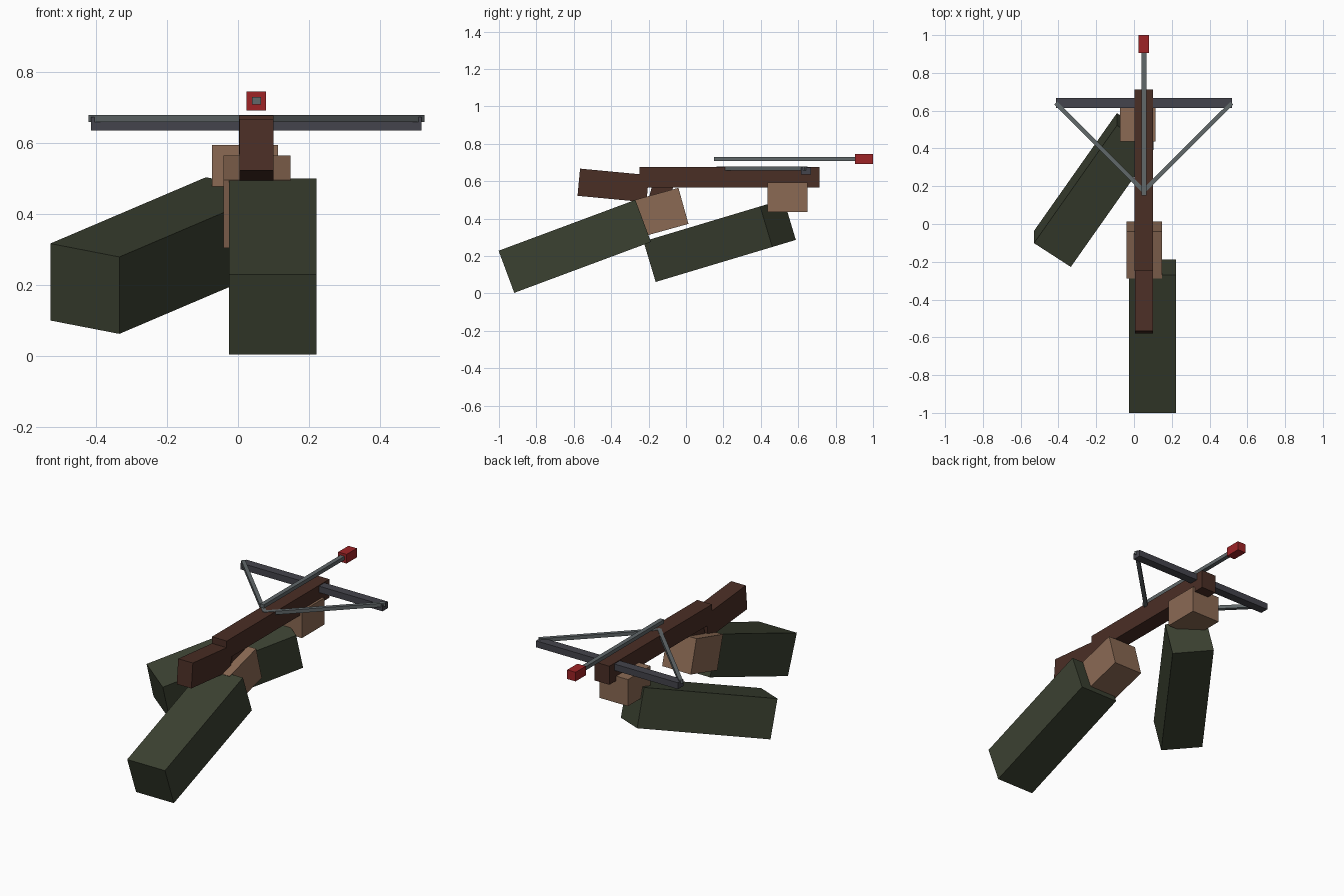
import bpy, math
from mathutils import Vector, Matrix

if "Cube" in bpy.data.objects:
    bpy.data.objects.remove(bpy.data.objects["Cube"])


def material(name, rgb):
    lin = [((c / 255 + 0.055) / 1.055) ** 2.4 for c in rgb]
    m = bpy.data.materials.new(name)
    m.diffuse_color = (*lin, 1)
    m.use_nodes = True
    m.node_tree.nodes["Principled BSDF"].inputs["Base Color"].default_value = m.diffuse_color
    return m


SLEEVE = material("dark green cloth", (59, 65, 49))
SKIN = material("skin", (139, 106, 84))
WOOD = material("dark wood", (74, 46, 37))
LIMB = material("dark metal", (68, 68, 76))
STEEL = material("grey string", (97, 104, 106))
RED = material("red tip", (158, 35, 38))


def box(name, centre, size, mat, pitch=0, yaw=0):
    """Box turned by yaw first, then pitched about the x axis (degrees)."""
    bpy.ops.mesh.primitive_cube_add(size=1)
    o = bpy.context.object
    o.name = o.data.name = name
    rot = Matrix.Rotation(math.radians(pitch), 4, 'X') @ Matrix.Rotation(math.radians(yaw), 4, 'Z')
    o.data.transform(Matrix.Translation(centre) @ rot @ Matrix.Diagonal((*size, 1)))
    o.data.materials.append(mat)
    return o


CX = 0.052  # centre line of the crossbow

# Arms
box("rear_sleeve", (0.098, -0.5945, 0.252), (0.248, 0.78, 0.24), SLEEVE, pitch=20.4)
box("rear_hand", (0.0535, -0.138, 0.434), (0.188, 0.258, 0.2), SKIN, pitch=15.5)
box("front_sleeve", (-0.2125, 0.18, 0.2825), (0.235, 0.785, 0.2265), SLEEVE, pitch=16.7, yaw=-34)
box("front_hand", (0.02, 0.543, 0.515), (0.187, 0.212, 0.158), SKIN)

# Stock, butt and grip
box("stock", (CX, 0.232, 0.622), (0.097, 0.962, 0.11), WOOD)
box("butt", (CX, -0.389, 0.5775), (0.096, 0.37, 0.146), WOOD, pitch=-5.4)
box("grip", (CX, -0.145, 0.5), (0.08, 0.11, 0.18), WOOD, pitch=-15.5)

# Bow limb and the drawn string, one half per side
box("bow_limb", (CX, 0.641, 0.654), (0.932, 0.052, 0.038), LIMB)
apex = Vector((CX, 0.175, 0.669))
for side, name in ((-1, "left_string"), (1, "right_string")):
    tip = Vector((CX + side * 0.463, 0.637, 0.669))
    d = tip - apex
    box(name, (apex + tip) / 2, (0.022, d.length + 0.01, 0.021), STEEL,
        yaw=-math.degrees(math.atan2(d.x, d.y)))

# Bolt; the shaft shows through the front of the tip
box("bolt_shaft", (CX, 0.53, 0.719), (0.026, 0.76, 0.022), STEEL)
box("bolt_tip", (CX, 0.952, 0.718), (0.055, 0.096, 0.054), RED)
